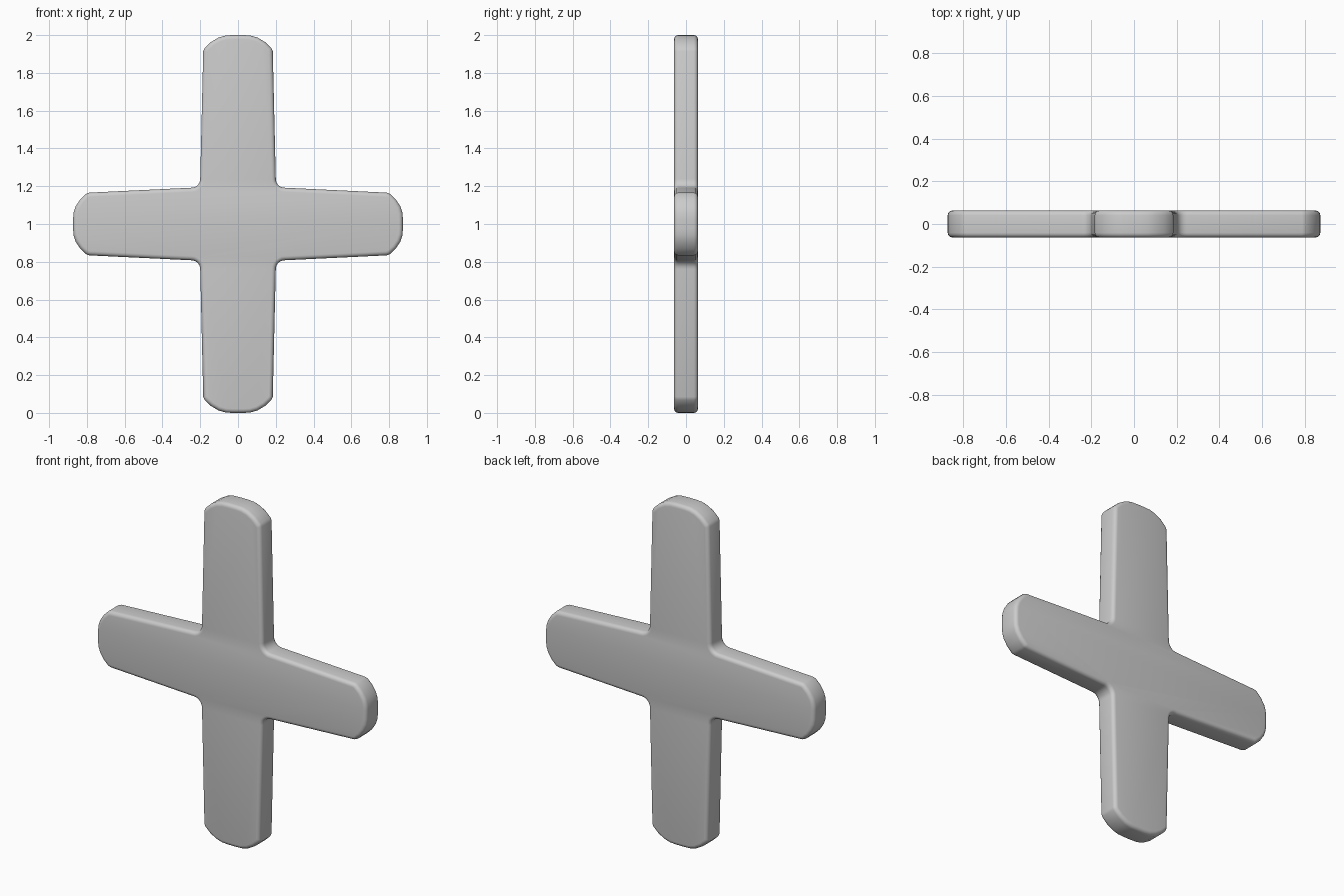
import bpy, bmesh, math
from mathutils import Vector

if "Cube" in bpy.data.objects:
    bpy.data.objects.remove(bpy.data.objects["Cube"])

HALF_T = 0.063   # half thickness of the plate
MID_Z = 1.0      # height of the crossing


def end_cap(tip, side):
    """Curved arm end from the centre line to the corner: (along, across)."""
    return [(tip, side * 0.15), (tip - 0.002, side * 0.35),
            (tip - 0.013, side * 0.56), (tip - 0.037, side * 0.78),
            (tip - 0.068, side * 0.96), (tip - 0.085, side)]


# One quarter of the outline, from the top tip round to the right tip
quarter = [(c, a) for a, c in end_cap(1.0, 0.184)]
corner, r = Vector((0.247, 0.239)), 0.047
for i in range(7):                                   # inner fillet
    t = math.radians(180 + 90 * i / 6)
    quarter.append((corner.x + r * math.cos(t), corner.y + r * math.sin(t)))
quarter += reversed(end_cap(0.873, 0.166))

# Mirror the quarter into a full closed loop
half = quarter + [(x, -z) for x, z in reversed(quarter)]
outline = half + [(-x, z) for x, z in reversed(half)]

# Plate body
bm = bmesh.new()
face = bm.faces.new([bm.verts.new((x, -HALF_T, z + MID_Z)) for x, z in outline])
ext = bmesh.ops.extrude_face_region(bm, geom=[face])
verts = [g for g in ext["geom"] if isinstance(g, bmesh.types.BMVert)]
bmesh.ops.translate(bm, verts=verts, vec=(0, 2 * HALF_T, 0))
bmesh.ops.recalc_face_normals(bm, faces=bm.faces)

mesh = bpy.data.meshes.new("cross_plate")
bm.to_mesh(mesh)
bm.free()
cross = bpy.data.objects.new("cross_plate", mesh)
bpy.context.collection.objects.link(cross)

# Softened front and back rims
bevel = cross.modifiers.new("rim_bevel", "BEVEL")
bevel.width = 0.022
bevel.segments = 4
bevel.limit_method = "ANGLE"
bevel.angle_limit = math.radians(70)

bpy.context.view_layer.objects.active = cross
cross.select_set(True)
bpy.ops.object.modifier_apply(modifier=bevel.name)
bpy.ops.object.shade_smooth_by_angle(angle=math.radians(35))
